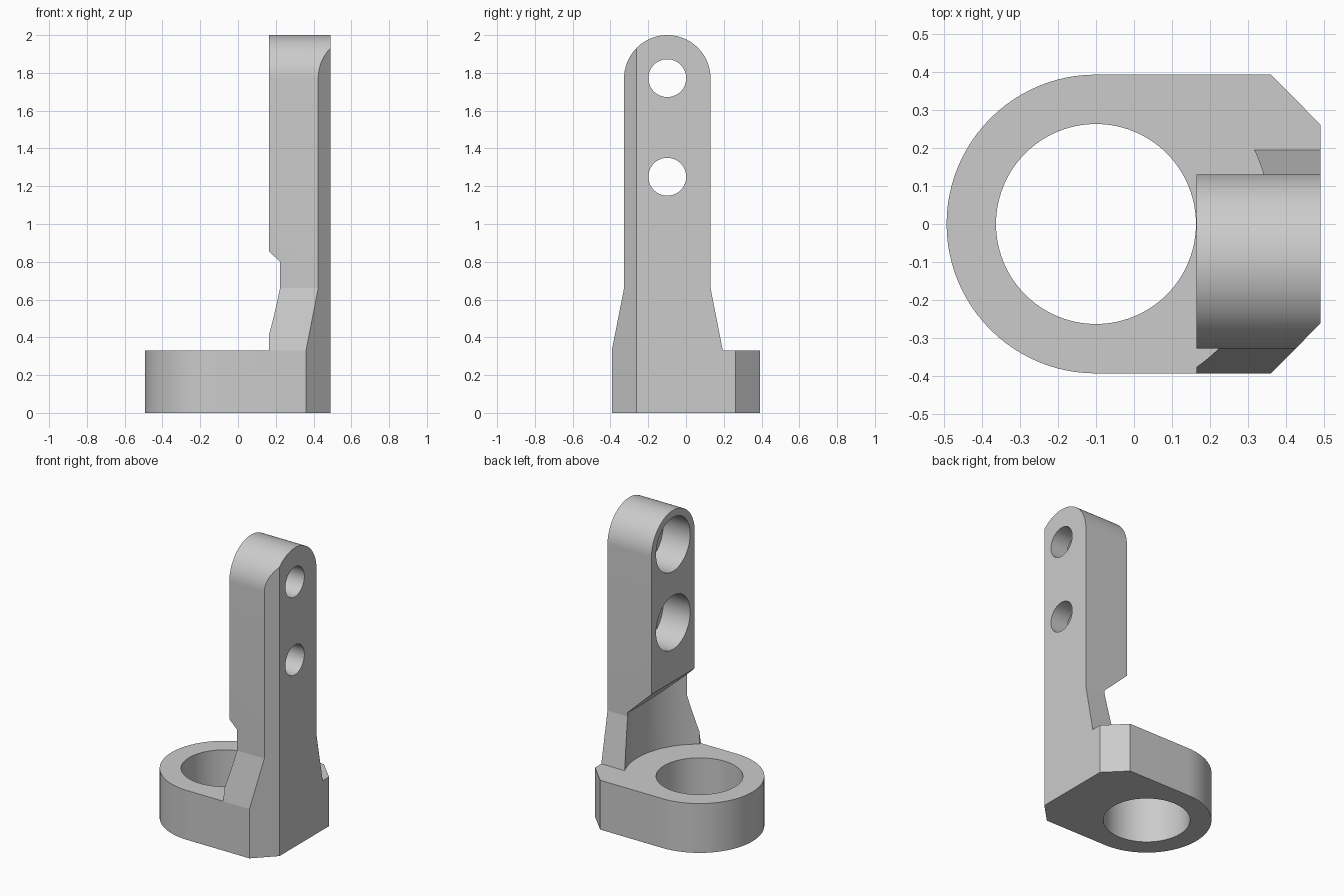
import bpy, bmesh, math
from mathutils import Matrix, Vector

if "Cube" in bpy.data.objects:
    bpy.data.objects.remove(bpy.data.objects["Cube"], do_unlink=True)

grey = bpy.data.materials.new("plain grey")
grey.use_nodes = True
COLOUR = (0.6, 0.6, 0.6, 1)
grey.diffuse_color = COLOUR
grey.node_tree.nodes["Principled BSDF"].inputs["Base Color"].default_value = COLOUR

RING_X = -0.10       # centre of the ring bore
BASE_TOP = 0.33
HALF = 0.393         # half depth of the base
ARM_Y, ARM_R = -0.099, 0.229


def finish(name, bm):
    bmesh.ops.recalc_face_normals(bm, faces=bm.faces)
    mesh = bpy.data.meshes.new(name)
    bm.to_mesh(mesh)
    bm.free()
    mesh.materials.append(grey)
    obj = bpy.data.objects.new(name, mesh)
    bpy.context.collection.objects.link(obj)
    return obj


def prism(name, points, offset):
    """Extrude a closed outline of 3D points by an offset."""
    bm = bmesh.new()
    face = bm.faces.new([bm.verts.new(p) for p in points])
    new = bmesh.ops.extrude_face_region(bm, geom=[face])["geom"]
    moved = [v for v in new if isinstance(v, bmesh.types.BMVert)]
    bmesh.ops.translate(bm, verts=moved, vec=Vector(offset))
    if not face.is_valid or len(bm.faces) < len(points) + 2:
        bm.faces.new([v for v in bm.verts if v not in moved])
    return finish(name, bm)


def cylinder(name, centre, radius, depth, along_x=False):
    bm = bmesh.new()
    bmesh.ops.create_cone(bm, cap_ends=True, segments=96, radius1=radius, radius2=radius, depth=depth)
    turn = Matrix.Rotation(math.pi / 2, 4, "Y") if along_x else Matrix()
    bmesh.ops.transform(bm, matrix=Matrix.Translation(centre) @ turn, verts=bm.verts)
    return finish(name, bm)


def combine(obj, other, operation):
    mod = obj.modifiers.new(operation.lower(), "BOOLEAN")
    mod.operation, mod.solver, mod.object = operation, "EXACT", other
    bpy.context.view_layer.objects.active = obj
    bpy.ops.object.modifier_apply(modifier=mod.name)
    bpy.data.objects.remove(other, do_unlink=True)


def arc(cx, cy, radius, start, end, steps=48):
    angles = [math.radians(start + (end - start) * i / steps) for i in range(steps + 1)]
    return [(cx + radius * math.cos(a), cy + radius * math.sin(a)) for a in angles]


# Base outline: round at one end, two chamfered corners at the other
outline = arc(RING_X, 0, HALF, 90, 270) + [(0.36, -HALF), (0.49, -0.262), (0.49, 0.262), (0.36, HALF)]


def base_prism(name, height):
    return prism(name, [(x, y, 0) for x, y in outline], (0, 0, height))


# Upright arm: flared foot and rounded top, trimmed to the base outline
side = [(0.195, BASE_TOP), (ARM_Y + ARM_R, 0.66)]
side += arc(ARM_Y, 2 - ARM_R, ARM_R, 0, 180)
side += [(ARM_Y - ARM_R, 0.66), (-HALF, BASE_TOP)]
arm = prism("arm", [(0, y, z) for y, z in side], (0.7, 0, 0))
combine(arm, base_prism("arm_trim", 2.2), "INTERSECT")

# Flat inner face of the arm
face_cut = prism("face_cut", [(-0.3, -0.6, 0.2), (0.165, -0.6, 0.2), (0.165, -0.6, 2.3), (-0.3, -0.6, 2.3)], (0, 1.2, 0))
combine(arm, face_cut, "DIFFERENCE")

# Round relief above the ring, closed off by a sloping ceiling
relief = cylinder("relief", (RING_X, 0, 0.7), 0.46, 1.4)
slope = [(-0.7, 0.1), (0.6, 0.1), (0.6, 0.44), (-0.7, 1.68)]
combine(relief, prism("ceiling", [(x, -0.7, z) for x, z in slope], (0, 1.4, 0)), "INTERSECT")
combine(arm, relief, "DIFFERENCE")

# Two through holes with wide counterbores on the inner face
for z in (1.25, 1.772):
    combine(arm, cylinder("bolt_hole", (0.3, ARM_Y, z), 0.1, 1, True), "DIFFERENCE")
    combine(arm, cylinder("counterbore", (0.215, ARM_Y, z), 0.18, 0.3, True), "DIFFERENCE")

# Base ring joined to the arm
bracket = base_prism("bracket", BASE_TOP)
combine(bracket, cylinder("ring_bore", (RING_X, 0, 0.1), 0.263, 1), "DIFFERENCE")
combine(bracket, arm, "UNION")

# Merge coplanar faces and shade the curved ones smooth
bm = bmesh.new()
bm.from_mesh(bracket.data)
bmesh.ops.remove_doubles(bm, verts=bm.verts, dist=0.0002)
bmesh.ops.dissolve_limit(bm, angle_limit=math.radians(0.3), verts=bm.verts, edges=bm.edges)
bm.to_mesh(bracket.data)
bm.free()
bpy.ops.object.select_all(action="DESELECT")
bracket.select_set(True)
bpy.context.view_layer.objects.active = bracket
bpy.ops.object.shade_smooth_by_angle(angle=math.radians(10))
